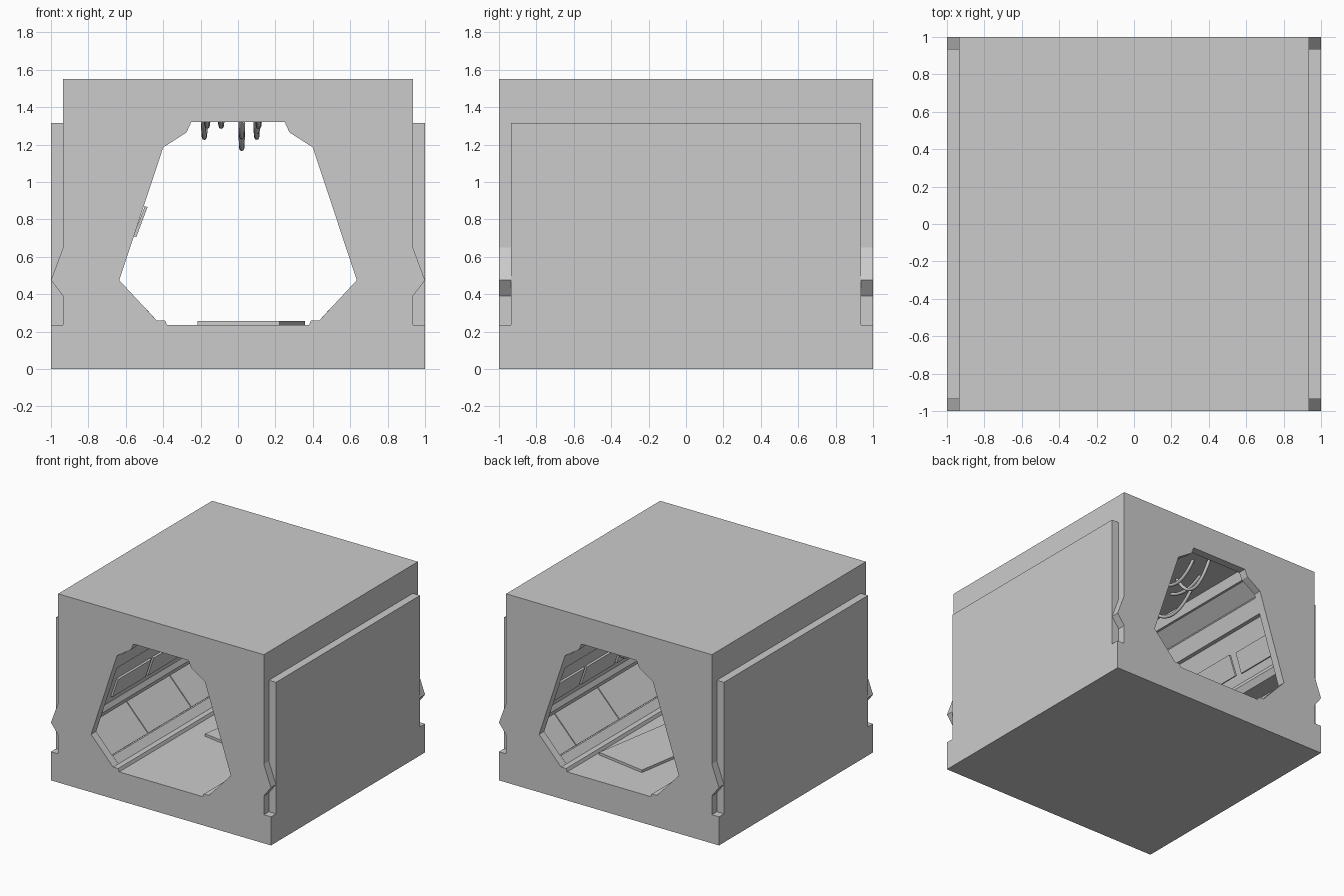
import bpy, bmesh, math
from mathutils import Vector

if "Cube" in bpy.data.objects:
    bpy.data.objects.remove(bpy.data.objects["Cube"])

END = 0.935  # inner face of the end frames


def mirrored(half):
    """Close a right-hand half profile (x, z) with its mirror image."""
    return half + [(-x, z) for x, z in reversed(half)]


def prism(name, loops, y0, y1):
    """Extrude one outline, plus optional hole outlines, along y."""
    bm = bmesh.new()
    edges = []
    for loop in loops:
        vs = [bm.verts.new((x, y0, z)) for x, z in loop]
        edges += [bm.edges.new((vs[i - 1], vs[i])) for i in range(len(vs))]
    bmesh.ops.triangle_fill(bm, edges=edges, use_beauty=True, use_dissolve=False)
    ext = bmesh.ops.extrude_face_region(bm, geom=bm.faces[:])
    verts = [g for g in ext["geom"] if isinstance(g, bmesh.types.BMVert)]
    bmesh.ops.translate(bm, verts=verts, vec=(0, y1 - y0, 0))
    bmesh.ops.dissolve_limit(bm, angle_limit=0.001, verts=bm.verts[:], edges=bm.edges[:])
    bmesh.ops.recalc_face_normals(bm, faces=bm.faces[:])
    me = bpy.data.meshes.new(name)
    bm.to_mesh(me)
    bm.free()
    ob = bpy.data.objects.new(name, me)
    bpy.context.collection.objects.link(ob)
    return ob


def wall_plate(name, a, b, thick, y0, y1, side):
    """Thin plate lying on the wall line a-b, rising toward the tunnel."""
    a, b = Vector(a), Vector(b)
    d = (b - a).normalized()
    n = Vector((-d.y, d.x)) * thick
    quad = [a - n * 0.3, b - n * 0.3, b + n, a + n]
    return prism(name, [[(p.x * side, p.y) for p in quad]], y0, y1)


# End frames with the faceted doorway
door = mirrored([(0.38, 0.235), (0.39, 0.26), (0.435, 0.26), (0.635, 0.475),
                 (0.40, 1.185), (0.275, 1.265), (0.25, 1.32)])
frame = mirrored([(1, 0), (1, 0.235), (0.935, 0.235), (0.935, 0.39), (1, 0.475),
                  (0.935, 0.65), (0.935, 1.55)])
prism("front_frame", [frame, door], -1, -END)
prism("rear_frame", [frame, door], END, 1)

# Middle shell with recessed inner walls and lengthwise beams
body = mirrored([(1, 0), (1, 1.315), (0.935, 1.315), (0.935, 1.55)])
tunnel = mirrored([(0.38, 0.235), (0.39, 0.26), (0.435, 0.26), (0.485, 0.315),
                   (0.52, 0.285), (0.74, 0.52), (0.74, 0.56), (0.62, 0.58),
                   (0.592, 0.63), (0.61, 0.67), (0.485, 1.04), (0.452, 1.04),
                   (0.412, 1.16), (0.445, 1.20), (0.325, 1.29), (0.285, 1.27),
                   (0.262, 1.345)])
prism("corridor_shell", [body, tunnel], -END, END)

# Lower wall panels, separated by narrow seams
seams = [-END, -0.43, 0.13, 0.69, END]
for side in (-1, 1):
    for i in range(4):
        wall_plate(f"lower_panel_{i}_{side}", (0.525, 0.291), (0.735, 0.515), 0.012,
                   seams[i] + 0.004, seams[i + 1] - 0.004, side)

# Upper wall panels; one on the left has come loose
for side in (-1, 1):
    for i in range(4):
        y = -0.81 + i * 0.46
        if side == -1 and i == 2:
            wall_plate("loose_panel", (0.555, 0.71), (0.495, 0.87), 0.012, y, y + 0.43, side)
        else:
            wall_plate(f"upper_panel_{i}_{side}", (0.59, 0.73), (0.536, 0.89), 0.016,
                       y, y + 0.43, side)

# Loose floor plate lying askew
plate = prism("floor_plate", [[(-0.223, 0), (0.223, 0), (0.223, 0.022), (-0.223, 0.022)]],
              -0.41, 0.41)
plate.location = (0.07, 0.25, 0.234)
plate.rotation_euler.z = math.radians(-9.5)

# Sagging ceiling cables: x, centre y, half span, lowest z
cables = [(0.02, 0.72, 0.2, 1.178), (0.10, 0.62, 0.2, 1.238), (-0.18, 0.24, 0.22, 1.238),
          (-0.09, 0.5, 0.18, 1.297), (0.11, -0.15, 0.18, 1.295), (-0.165, -0.3, 0.18, 1.297),
          (0.02, -0.72, 0.18, 1.24)]
for i, (x, yc, span, low) in enumerate(cables):
    cu = bpy.data.curves.new(f"cable_{i}", 'CURVE')
    cu.dimensions = '3D'
    cu.bevel_depth = 0.013
    cu.bevel_resolution = 2
    sp = cu.splines.new('POLY')
    sp.points.add(12)
    for k, p in enumerate(sp.points):
        t = k / 6 - 1
        p.co = (x + 0.006 * t, yc + span * t, low + (1.35 - low) * t * t, 1)
    bpy.context.collection.objects.link(bpy.data.objects.new(f"cable_{i}", cu))
